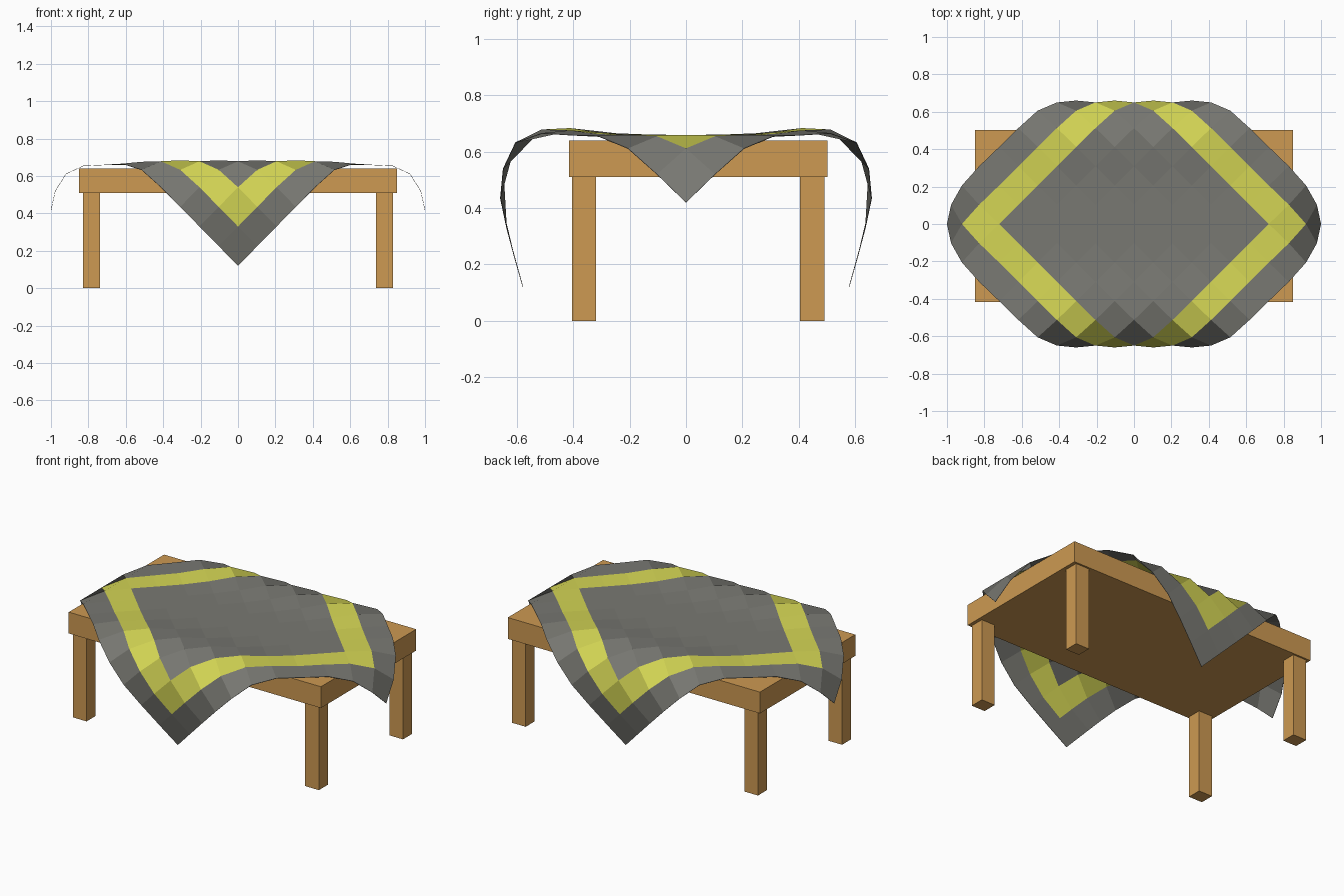
import bpy, bmesh

if "Cube" in bpy.data.objects:
    bpy.data.objects.remove(bpy.data.objects["Cube"])


def material(name, rgb):
    m = bpy.data.materials.new(name)
    m.diffuse_color = (*rgb, 1)
    m.use_nodes = True
    m.node_tree.nodes["Principled BSDF"].inputs["Base Color"].default_value = m.diffuse_color
    return m


wood = material("warm wood", (0.61, 0.32, 0.085))
grey = material("cloth grey", (0.19, 0.19, 0.17))
yellow = material("stripe yellow", (0.66, 0.67, 0.09))


def box(name, lo, hi):
    bm = bmesh.new()
    bmesh.ops.create_cube(bm, size=1)
    for v in bm.verts:
        v.co = [(a + b) / 2 + c * (b - a) for a, b, c in zip(lo, hi, v.co)]
    me = bpy.data.meshes.new(name)
    bm.to_mesh(me)
    bm.free()
    me.materials.append(wood)
    bpy.context.collection.objects.link(bpy.data.objects.new(name, me))


# Table: slab and four legs
box("table_top", (-0.85, -0.416, 0.51), (0.85, 0.502, 0.64))
for side, x in (("left", -0.783), ("right", 0.783)):
    for end, y in (("front", -0.362), ("back", 0.448)):
        box(f"{end}_{side}_leg", (x - 0.046, y - 0.043, 0), (x + 0.046, y + 0.043, 0.51))

# Cloth drape profiles, (outward, height) for each half-diagonal step from the centre
TOP = 0.66
ALONG_X = [(0.103 * k, TOP) for k in range(8)] + [(0.828, 0.655), (0.92, 0.612), (0.978, 0.52), (1.0, 0.42)]
ALONG_Y = [(0, TOP), (0.103, TOP), (0.206, 0.661), (0.309, 0.668), (0.412, 0.684), (0.513, 0.679),
           (0.606, 0.633), (0.65, 0.54), (0.66, 0.435), (0.638, 0.33), (0.61, 0.225), (0.58, 0.12)]
N = 11


def drape(i, j):
    a, b = i - j, i + j - N
    x, zx = ALONG_X[abs(a)]
    y, zy = ALONG_Y[abs(b)]
    lift = zy - TOP
    if lift > 0:  # the soft ridge fades towards the table ends
        lift *= max(0, min(1, (7 - abs(a)) / 3))
    return (x if a > 0 else -x, y if b > 0 else -y, zx + lift)


# Cloth: a square grid turned 45 degrees, with a yellow ring one cell in from the hem
bm = bmesh.new()
grid = [[bm.verts.new(drape(i, j)) for j in range(N + 1)] for i in range(N + 1)]
for i in range(N):
    for j in range(N):
        f = bm.faces.new((grid[i][j], grid[i + 1][j], grid[i + 1][j + 1], grid[i][j + 1]))
        f.material_index = int(min(i, j, N - 1 - i, N - 1 - j) == 1)
bmesh.ops.recalc_face_normals(bm, faces=bm.faces)
if sum(f.normal.z for f in bm.faces) < 0:
    bmesh.ops.reverse_faces(bm, faces=bm.faces)
me = bpy.data.meshes.new("tablecloth")
bm.to_mesh(me)
bm.free()
me.materials.append(grey)
me.materials.append(yellow)
cloth = bpy.data.objects.new("tablecloth", me)
bpy.context.collection.objects.link(cloth)
thick = cloth.modifiers.new("thickness", "SOLIDIFY")
thick.thickness = 0.002
thick.offset = -1
